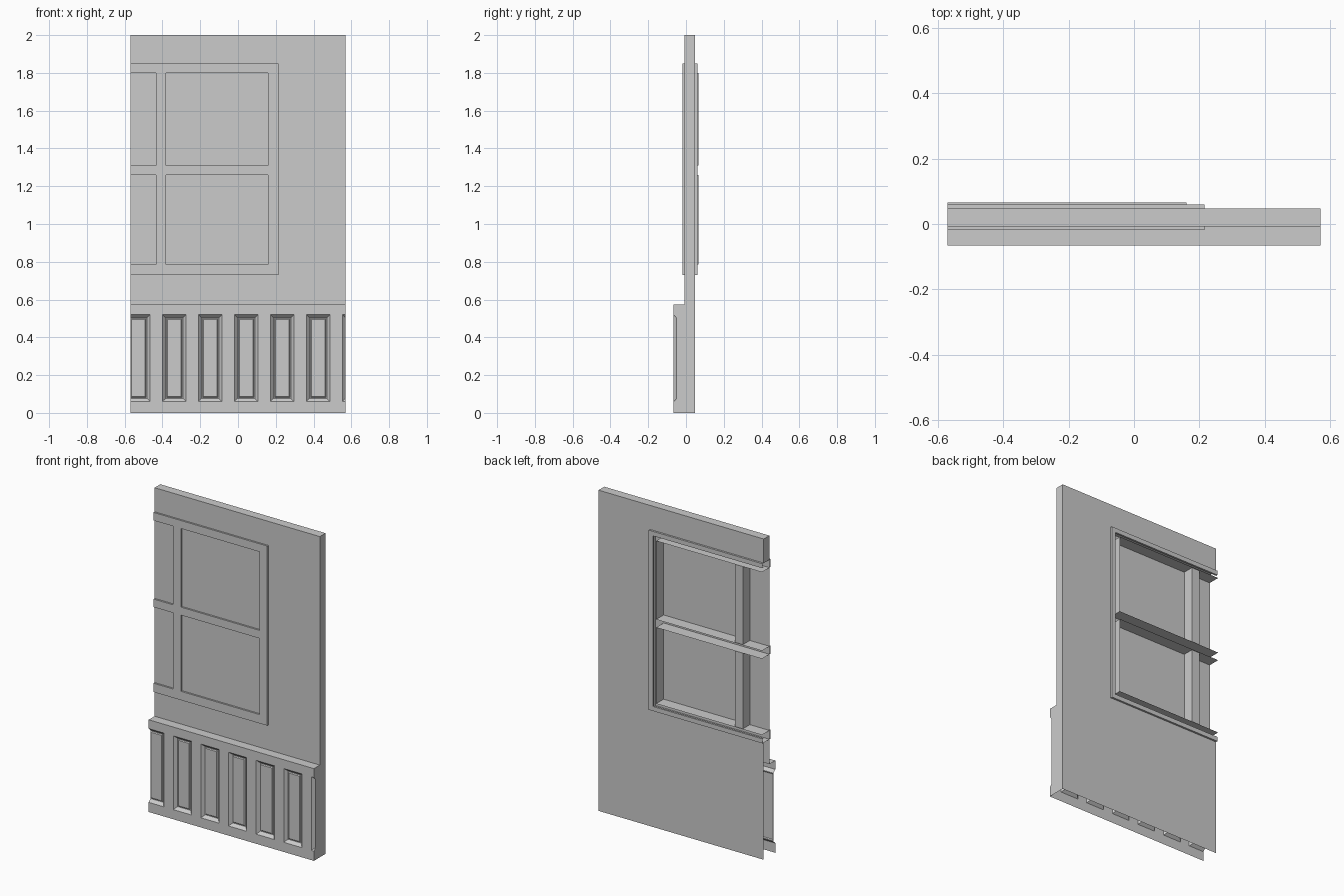
import bpy, bmesh

if "Cube" in bpy.data.objects:
    bpy.data.objects.remove(bpy.data.objects["Cube"])

X0, X1 = -0.57, 0.57            # wall ends
YF, YB, YW = -0.008, 0.048, -0.066   # wall front, wall back, wainscot front
ZW = 0.575                      # wainscot height
FX, FZ0, FZ1 = 0.215, 0.73, 1.85     # window casing outline (runs off the left end)
FY, FB, SB = -0.019, 0.06, 0.066     # casing front, casing back, sash back
SX = 0.16                       # sash opening right edge
MX0, MX1 = -0.435, -0.38        # mullion
ROWS = [(0.785, 1.26), (1.31, 1.80)]


def face(bm, pts):
    return bm.faces.new([bm.verts.new(p) for p in pts])


def xz(bm, x0, x1, z0, z1, y):
    face(bm, [(x0, y, z0), (x1, y, z0), (x1, y, z1), (x0, y, z1)])


def xy(bm, x0, x1, y0, y1, z):
    face(bm, [(x0, y0, z), (x1, y0, z), (x1, y1, z), (x0, y1, z)])


def yz(bm, y0, y1, z0, z1, x):
    face(bm, [(x, y0, z0), (x, y1, z0), (x, y1, z1), (x, y0, z1)])


def finish(name, bm):
    bmesh.ops.remove_doubles(bm, verts=bm.verts, dist=1e-5)
    bmesh.ops.recalc_face_normals(bm, faces=bm.faces)
    me = bpy.data.meshes.new(name)
    bm.to_mesh(me)
    bm.free()
    bpy.context.collection.objects.link(bpy.data.objects.new(name, me))


# Wall shell: front sheet, back sheet with window hole, top, right end
bm = bmesh.new()
xz(bm, X0, X1, ZW, 2, YF)
xy(bm, X0, X1, YF, YB, 2)
yz(bm, YF, YB, FZ1, 2, X0)
xz(bm, X0, X1, FZ1, 2, YB)
xz(bm, FX, X1, FZ0, FZ1, YB)
xz(bm, X0, X1, 0, FZ0, YB)
face(bm, [(X1, y, z) for y, z in [
    (YB, 0), (YB, 2), (YF, 2), (YF, ZW), (YW, ZW), (YW, 0.52),
    (-0.049, 0.503), (-0.049, 0.077), (YW, 0.06), (YW, 0)]])
finish("wall", bm)

# Wainscot: rails, stiles and recessed panels, trimmed at both wall ends
bm = bmesh.new()
pz0, pz1, half, pitch = 0.06, 0.52, 0.0625, 0.1905
xz(bm, X0, X1, 0, pz0, YW)
xz(bm, X0, X1, pz1, ZW, YW)
xy(bm, X0, X1, YW, YF, ZW)
STEPS = [(0, YW), (0.017, -0.048), (0.021, -0.048), (0.026, -0.053)]
for i in range(7):
    c = -0.528 + i * pitch
    rings = [[bm.verts.new(p) for p in [
        (c - half + d, y, pz0 + d), (c + half - d, y, pz0 + d),
        (c + half - d, y, pz1 - d), (c - half + d, y, pz1 - d)]] for d, y in STEPS]
    for a, b in zip(rings, rings[1:]):
        for k in range(4):
            n = (k + 1) % 4
            bm.faces.new([a[k], a[n], b[n], b[k]])
    bm.faces.new(rings[-1])
    if i < 6:
        xz(bm, c + half, c + pitch - half, pz0, pz1, YW)
for x, s in ((X0, -1), (X1, 1)):
    bmesh.ops.bisect_plane(bm, geom=bm.verts[:] + bm.edges[:] + bm.faces[:],
                           plane_co=(x, 0, 0), plane_no=(s, 0, 0), clear_outer=True)
finish("wainscot", bm)

# Window casing: front face, outer edges, narrow trim on the back
bm = bmesh.new()
for z0, z1 in ((FZ0, 0.785), (1.26, 1.31), (1.80, FZ1)):
    xz(bm, X0, SX, z0, z1, FY)
xz(bm, SX, FX, FZ0, FZ1, FY)
xy(bm, X0, FX, FY, FB, FZ0)
xy(bm, X0, FX, FY, FB, FZ1)
yz(bm, FY, FB, FZ0, FZ1, FX)
t = 0.028
xz(bm, X0, FX, FZ0, FZ0 + t, FB)
xz(bm, X0, FX, FZ1 - t, FZ1, FB)
xz(bm, FX - t, FX, FZ0 + t, FZ1 - t, FB)
xy(bm, X0, FX - t, YB, FB, FZ0 + t)
xy(bm, X0, FX - t, YB, FB, FZ1 - t)
yz(bm, YB, FB, FZ0 + t, FZ1 - t, FX - t)
finish("window_casing", bm)

# Sash reveals: thin sheets lining each opening
bm = bmesh.new()
for z0, z1 in ROWS:
    xy(bm, X0, SX, FY, SB, z0)
    xy(bm, X0, SX, FY, SB, z1)
    yz(bm, FY, SB, z0, z1, SX)
finish("sash_reveals", bm)

# Mullion between the panes
bm = bmesh.new()
for z0, z1 in ROWS:
    for x in (MX0, MX1):
        yz(bm, FY, FB, z0, z1, x)
    for y in (FY, FB):
        xz(bm, MX0, MX1, z0, z1, y)
finish("mullion", bm)
